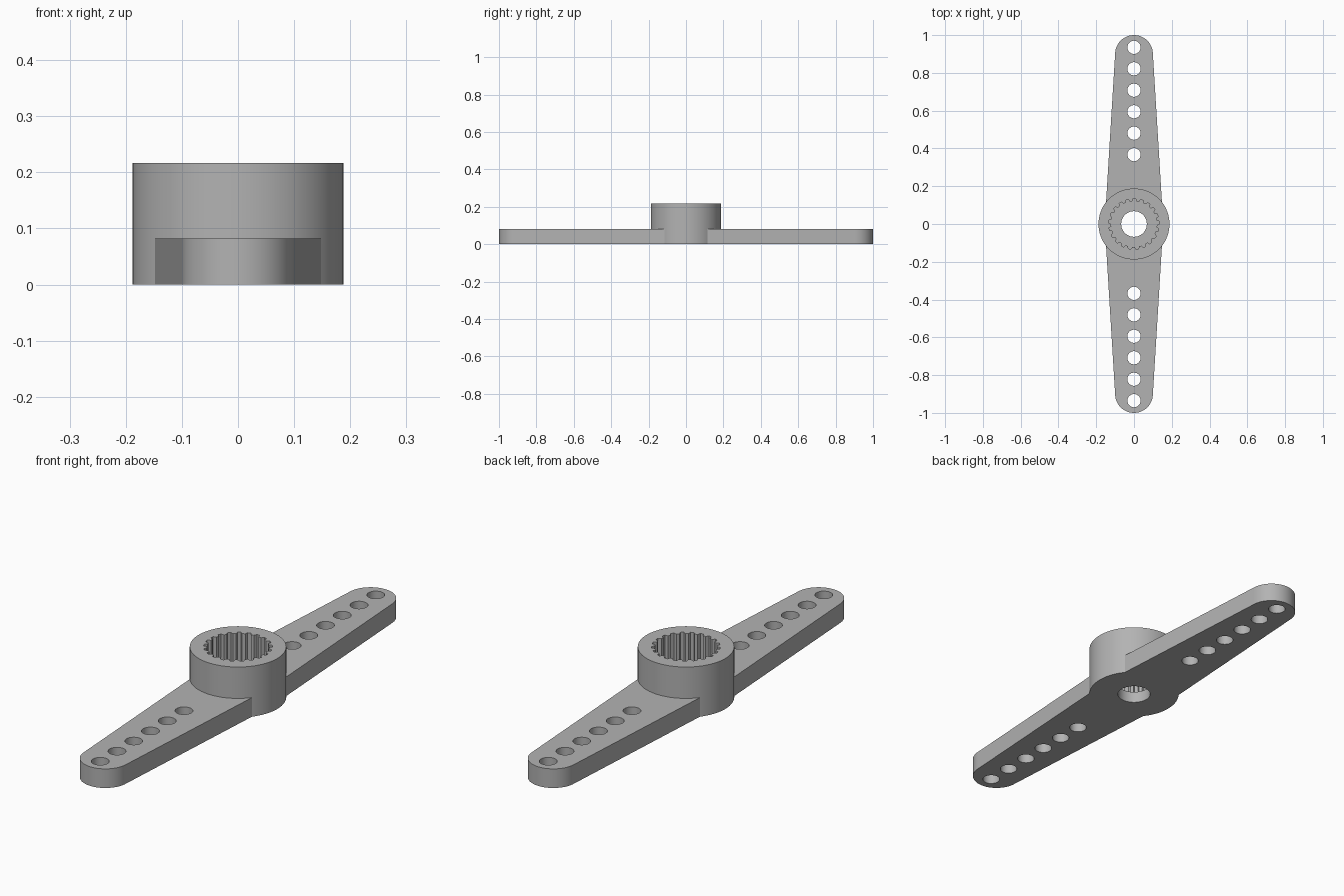
import bpy, bmesh, math

if "Cube" in bpy.data.objects:
    bpy.data.objects.remove(bpy.data.objects["Cube"])

HUB_R, HUB_H = 0.188, 0.217
ARM_H = 0.082
TIP_R, ROOT_R = 0.10, 0.155
FLOOR_Z = 0.05
TEETH = 21

grey = bpy.data.materials.new("grey_plastic")
grey.diffuse_color = (0.45, 0.45, 0.45, 1)
grey.use_nodes = True
grey.node_tree.nodes["Principled BSDF"].inputs["Base Color"].default_value = grey.diffuse_color


def prism(name, points, z0, z1):
    """Extrude a closed xy outline (anticlockwise) from z0 to z1."""
    bm = bmesh.new()
    face = bm.faces.new([bm.verts.new((x, y, z0)) for x, y in points])
    top = bmesh.ops.extrude_face_region(bm, geom=[face])["geom"]
    bmesh.ops.translate(bm, vec=(0, 0, z1 - z0),
                        verts=[v for v in top if isinstance(v, bmesh.types.BMVert)])
    bmesh.ops.recalc_face_normals(bm, faces=bm.faces)
    mesh = bpy.data.meshes.new(name)
    bm.to_mesh(mesh)
    bm.free()
    mesh.materials.append(grey)
    obj = bpy.data.objects.new(name, mesh)
    bpy.context.collection.objects.link(obj)
    return obj


def arc(r, n, cx=0, cy=0, start=0, sweep=math.tau, closed=True):
    steps = n if closed else n + 1
    return [(cx + r * math.cos(start + sweep * i / n),
             cy + r * math.sin(start + sweep * i / n)) for i in range(steps)]


def combine(target, tool, operation):
    """Apply a boolean and remove the tool object."""
    bpy.context.view_layer.objects.active = target
    mod = target.modifiers.new("combine", "BOOLEAN")
    mod.operation, mod.solver, mod.object = operation, "EXACT", tool
    bpy.ops.object.modifier_apply(modifier=mod.name)
    bpy.data.objects.remove(tool)


# Double arm: tapered bar with rounded tips
outline = [(ROOT_R, 0)]
outline += arc(TIP_R, 24, 0, 1 - TIP_R, 0, math.pi, False)
outline += [(-ROOT_R, 0)]
outline += arc(TIP_R, 24, 0, TIP_R - 1, math.pi, math.pi, False)
horn = prism("servo_horn", outline, 0, ARM_H)

# Central hub
combine(horn, prism("hub", arc(HUB_R, 72), 0, HUB_H), "UNION")

# Toothed socket, open at the top
socket = []
for i in range(TEETH):
    for frac, r in ((0.0, 0.134), (0.35, 0.134), (0.5, 0.121), (0.85, 0.121)):
        a = math.tau * (i + frac) / TEETH
        socket.append((r * math.cos(a), r * math.sin(a)))
combine(horn, prism("socket_cutter", socket, FLOOR_Z, HUB_H + 0.1), "DIFFERENCE")

# Screw hole through the hub floor
combine(horn, prism("screw_cutter", arc(0.068, 40), -0.1, 0.15), "DIFFERENCE")

# Row of linkage holes along each arm
for side in (-1, 1):
    for i in range(6):
        y = side * (0.367 + 0.1137 * i)
        combine(horn, prism("hole_cutter", arc(0.035, 28, 0, y), -0.1, 0.2), "DIFFERENCE")

# Smooth walls with crisp rims
bpy.ops.object.select_all(action="DESELECT")
horn.select_set(True)
bpy.context.view_layer.objects.active = horn
bpy.ops.object.shade_smooth_by_angle(angle=math.radians(25))
